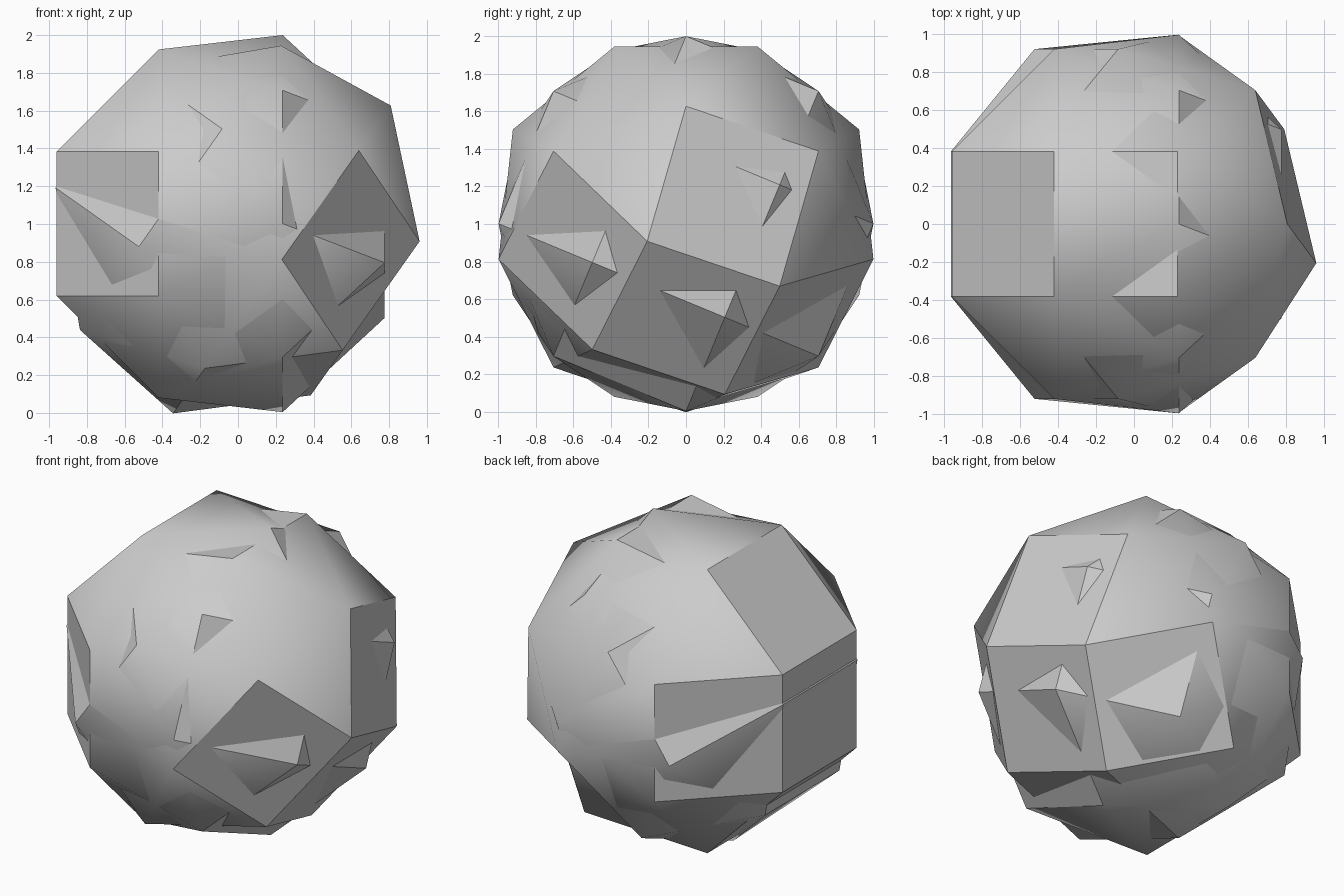
import bpy
import bmesh
from math import sin, cos, pi, radians, sqrt, atan
from mathutils import Vector

cube = bpy.data.objects.get("Cube")
if cube:
    bpy.data.objects.remove(cube, do_unlink=True)

# One plain grey
grey = bpy.data.materials.new("stone_grey")
grey.use_nodes = True
color = (0.6, 0.6, 0.6, 1)
grey.diffuse_color = color
grey.node_tree.nodes["Principled BSDF"].inputs["Base Color"].default_value = color

# Proportions of a solid whose edges all have the same length
RADIUS = 0.998
EDGE = 2 * RADIUS * sin(pi / 8)
BELT = EDGE * sqrt(1 - 0.25 / cos(pi / 16) ** 2) / 2   # half the twisted belt
CAP = BELT + EDGE / sqrt(2)                            # height of the square caps
CAP_RADIUS = EDGE / sqrt(2)


def ring(x, radius, count, start):
    """Regular polygon around the x axis; angles run from y towards z."""
    angles = [start + 2 * pi * i / count for i in range(count)]
    return [Vector((x, radius * cos(a), radius * sin(a))) for a in angles]


def twisted_solid(name, location, tilt):
    """Two square cupolas joined by a belt of triangles."""
    points = (ring(-CAP, CAP_RADIUS, 4, pi / 4)
              + ring(-BELT, RADIUS, 8, pi / 8)
              + ring(BELT, RADIUS, 8, 0)
              + ring(CAP, CAP_RADIUS, 4, pi / 8))
    bm = bmesh.new()
    for p in points:
        bm.verts.new(p)
    bmesh.ops.convex_hull(bm, input=bm.verts[:])
    # Merge the triangle pairs into clean squares
    bmesh.ops.dissolve_limit(bm, angle_limit=radians(1),
                             verts=bm.verts[:], edges=bm.edges[:])
    bmesh.ops.recalc_face_normals(bm, faces=bm.faces[:])
    mesh = bpy.data.meshes.new(name)
    bm.to_mesh(mesh)
    bm.free()
    mesh.materials.append(grey)
    obj = bpy.data.objects.new(name, mesh)
    obj.location = location
    obj.rotation_euler.y = tilt
    bpy.context.collection.objects.link(obj)
    # Soft triangles, crisp squares
    bpy.ops.object.select_all(action="DESELECT")
    obj.select_set(True)
    bpy.context.view_layer.objects.active = obj
    bpy.ops.object.shade_smooth_by_angle(angle=radians(30))


# Two interlocking copies, the second tilted about the y axis
twisted_solid("level_solid", (-0.092, 0, 1.002), 0)
twisted_solid("tilted_solid", (-0.036, 0, 1.002), atan(1 / sqrt(2)))
